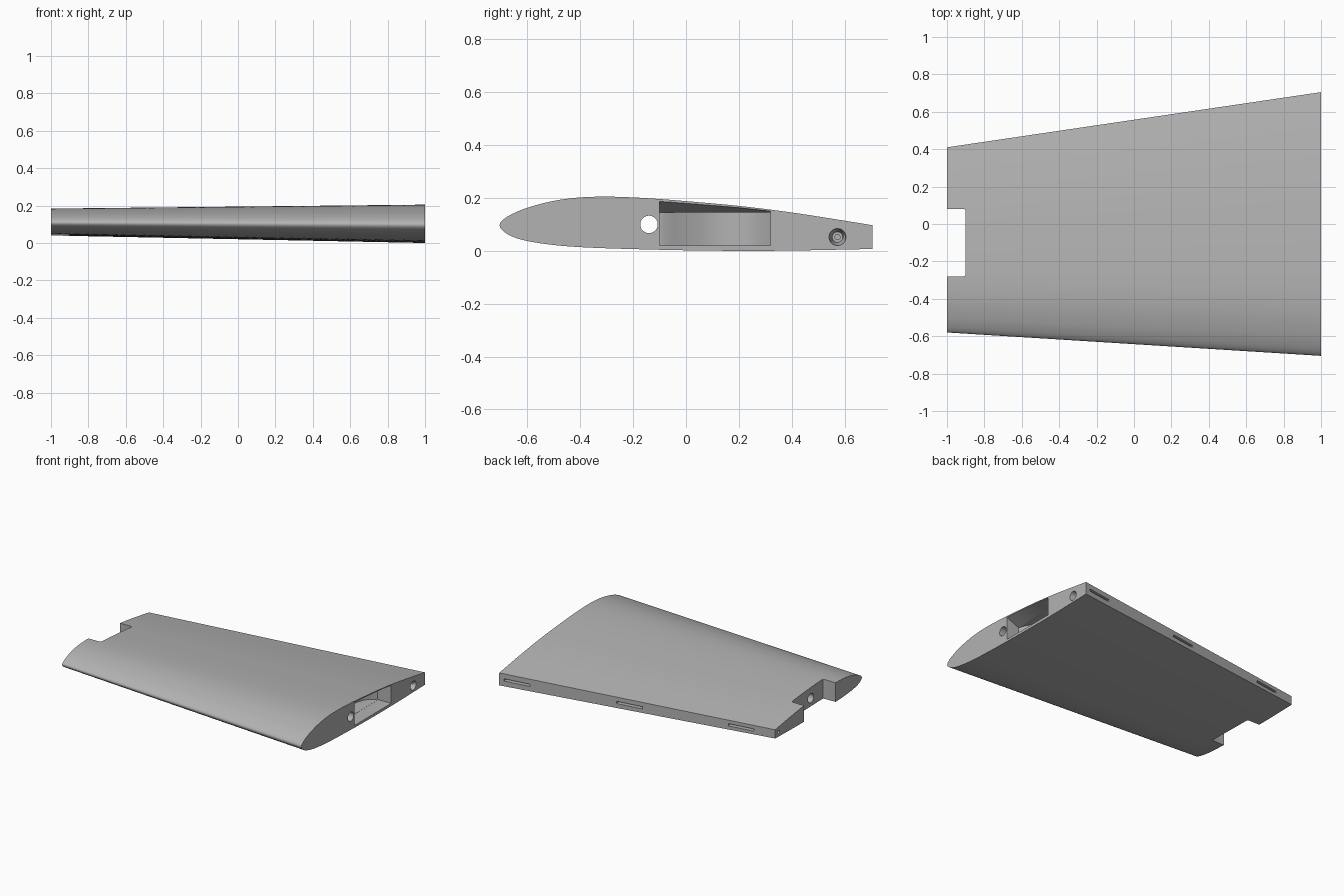
import bpy, bmesh, math
from mathutils import Vector
from mathutils.geometry import interpolate_bezier

if "Cube" in bpy.data.objects:
    bpy.data.objects.remove(bpy.data.objects["Cube"])

grey = bpy.data.materials.new("plain grey")
grey.diffuse_color = (0.45, 0.45, 0.45, 1)
grey.use_nodes = True
grey.node_tree.nodes["Principled BSDF"].inputs["Base Color"].default_value = grey.diffuse_color

# Aerofoil outline at the wide end: upper rear edge, round the nose, lower rear edge
TOP = [(.705, .097), (.6, .114), (.4, .145), (.2, .170), (0, .188), (-.1, .196), (-.2, .202),
       (-.3, .205), (-.4, .202), (-.5, .189), (-.6, .163), (-.66, .138), (-.695, .115)]
LOW = [(-.705, .097), (-.695, .078), (-.66, .055), (-.6, .037), (-.5, .022), (-.4, .014),
       (-.25, .008), (0, .002), (.2, 0), (.4, .001), (.705, .007)]


def smooth_line(pts, steps=5):
    """Smooth curve through the points."""
    p = [Vector((a, b, 0)) for a, b in pts]
    tan = []
    for i in range(len(p)):
        tan.append((p[min(i + 1, len(p) - 1)] - p[max(i - 1, 0)]).normalized())
    out = [p[0]]
    for i in range(len(p) - 1):
        h = (p[i + 1] - p[i]).length / 3
        out += interpolate_bezier(p[i], p[i] + tan[i] * h, p[i + 1] - tan[i + 1] * h,
                                  p[i + 1], steps + 1)[1:]
    return [(v.x, v.y) for v in out]


def loft(name, ring_a, ring_b):
    """Closed solid between two matching rings of 3D points."""
    bm = bmesh.new()
    a = [bm.verts.new(v) for v in ring_a]
    b = [bm.verts.new(v) for v in ring_b]
    n = len(a)
    for i in range(n):
        j = (i + 1) % n
        bm.faces.new((a[i], a[j], b[j], b[i]))
    bm.faces.new(a[::-1])
    bm.faces.new(b)
    bmesh.ops.recalc_face_normals(bm, faces=bm.faces)
    me = bpy.data.meshes.new(name)
    bm.to_mesh(me)
    bm.free()
    me.materials.append(grey)
    ob = bpy.data.objects.new(name, me)
    bpy.context.collection.objects.link(ob)
    return ob


def prism(name, pts, z0, z1):
    return loft(name, [(x, y, z0) for x, y in pts], [(x, y, z1) for x, y in pts])


def bore(name, a, ra, b, rb, n=32):
    """Round or tapered hole between two points, lying along x."""
    def ring(c, r):
        return [(c[0], c[1] + r * math.cos(2 * math.pi * i / n),
                 c[2] + r * math.sin(2 * math.pi * i / n)) for i in range(n)]
    return loft(name, ring(a, ra), ring(b, rb))


def top_z(y):
    for (y1, z1), (y0, z0) in zip(TOP, TOP[1:]):
        if y0 <= y <= y1:
            return z0 + (z1 - z0) * (y - y0) / (y1 - y0)


# Tapered wing panel
outline = smooth_line(TOP + LOW)
wing = loft("wing_panel", [(1, y, z) for y, z in outline],
            [(-1, -.085 + .702 * y, .04 + .702 * z) for y, z in outline])

cutters = []

# Notch in the narrow end
cutters.append(prism("notch_cutter", [(-1.1, -.28), (-.91, -.28), (-.903, -.277), (-.9, -.27),
                                      (-.9, .07), (-.903, .077), (-.91, .08), (-1.1, .08)], -.1, .4))

# Pocket mouth with a sloping roof under the thin top skin
ys = [-.1 + .42 * i / 12 for i in range(13)]
mouth, inner = [(1.01, -.1, .02)], [(.9, -.1, .02)]
for y in ys:
    mouth.append((1.01, y, top_z(y) - .005))
    inner.append((.9, y, .145))
mouth.append((1.01, .32, .02))
inner.append((.9, .32, .02))
cutters.append(loft("pocket_mouth_cutter", mouth, inner))

# Faceted back of the pocket
cutters.append(prism("pocket_back_cutter",
                     [(.95, -.099), (.9, -.099), (.895, -.085), (.88, -.045), (.81, .055), (.8, .16),
                      (.81, .21), (.83, .265), (.89, .319), (.95, .319)], .021, .1445))

# Spar hole through the full length, pin holes in both ends
cutters.append(bore("spar_hole_cutter", (1.1, -.14, .1), .033, (-1.1, -.14, .1), .033))
cutters.append(bore("pin_hole_cutter", (1.01, .573, .052), .034, (.93, .573, .052), .02))
cutters.append(bore("pin_tip_cutter", (.94, .573, .052), .01, (.85, .573, .052), .01, 16))
cutters.append(bore("small_pin_hole_cutter", (-1.01, .37, .076), .012, (-.9, .37, .076), .012, 16))

# Hinge slots in the rear edge
for i, x in enumerate((.87, .057, -.754)):
    d = Vector((1, .1475, 0)).normalized()
    n = Vector((-d.y, d.x, 0))
    mid = Vector((x, .5575 + .1475 * x, 0))
    pts = [mid + d * s * .095 + n * t for s, t in ((-1, -.1), (1, -.1), (1, .05), (-1, .05))]
    z = .064 - .012 * x
    cutters.append(prism(f"hinge_slot_cutter_{i + 1}", [(p.x, p.y) for p in pts], z - .008, z + .008))

for c in cutters:
    c.hide_render = True
    c.hide_viewport = True
    c.display_type = 'WIRE'
    m = wing.modifiers.new(c.name, 'BOOLEAN')
    m.operation = 'DIFFERENCE'
    m.solver = 'EXACT'
    m.object = c

# Bake the cuts, remove the cutters and smooth the skin
dg = bpy.context.evaluated_depsgraph_get()
baked = bpy.data.meshes.new_from_object(wing.evaluated_get(dg))
wing.modifiers.clear()
wing.data = baked
for c in cutters:
    bpy.data.objects.remove(c)
bpy.context.view_layer.objects.active = wing
wing.select_set(True)
bpy.ops.object.shade_smooth_by_angle(angle=math.radians(30))
